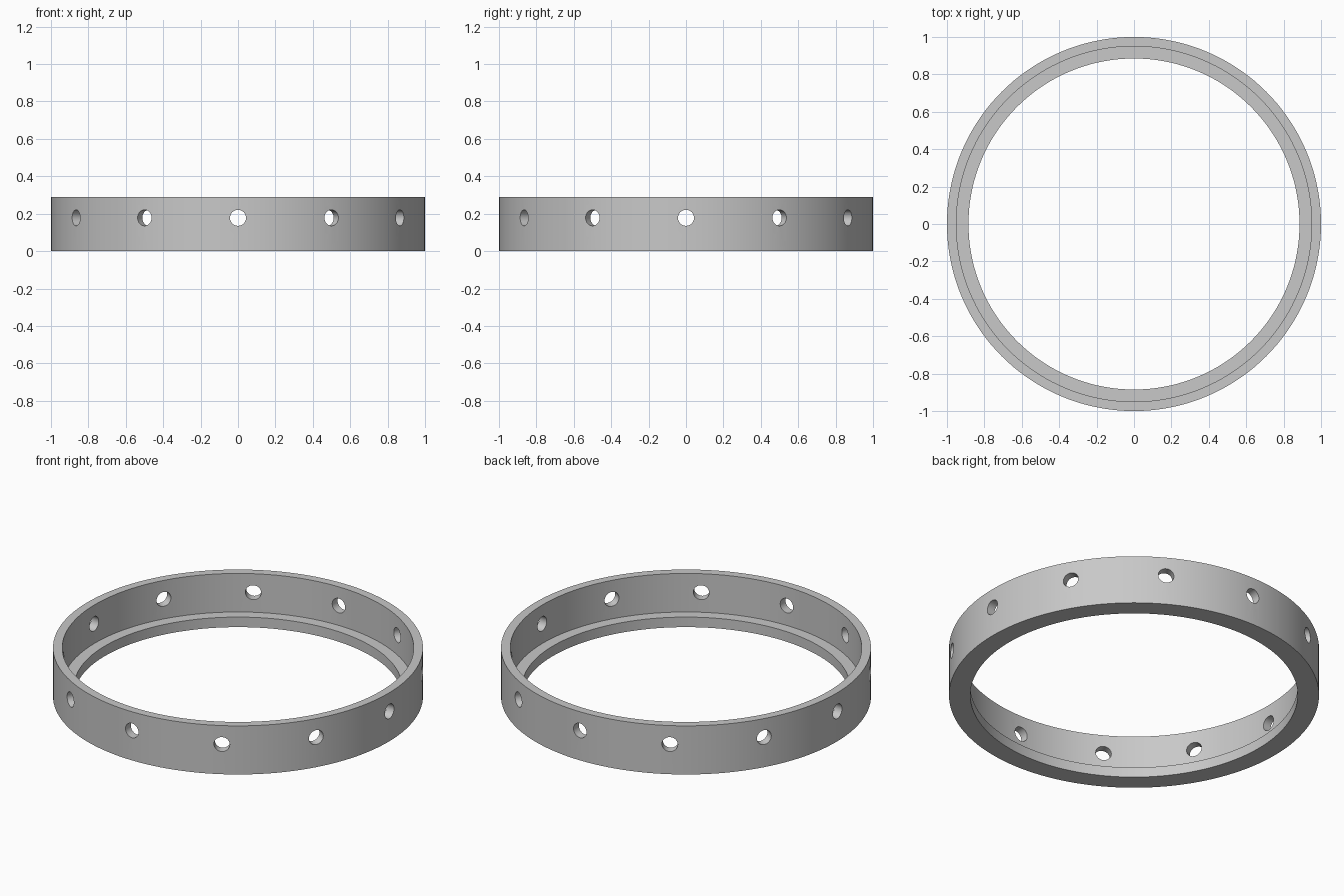
import bpy, bmesh, math
from mathutils import Matrix, Vector

cube = bpy.data.objects.get("Cube")
if cube:
    bpy.data.objects.remove(cube, do_unlink=True)

OUTER, WALL, LIP = 1.0, 0.95, 0.885   # radii
HEIGHT, LEDGE = 0.29, 0.06
HOLES, HOLE_R, HOLE_Z = 12, 0.043, 0.178
SEGMENTS = 144

grey = bpy.data.materials.new("plain grey")
grey.use_nodes = True
colour = (0.58, 0.58, 0.58, 1)
grey.diffuse_color = colour
grey.node_tree.nodes["Principled BSDF"].inputs["Base Color"].default_value = colour


def add_object(name, bm):
    bmesh.ops.recalc_face_normals(bm, faces=bm.faces)
    mesh = bpy.data.meshes.new(name)
    bm.to_mesh(mesh)
    bm.free()
    mesh.materials.append(grey)
    obj = bpy.data.objects.new(name, mesh)
    bpy.context.collection.objects.link(obj)
    return obj


# Ring: stepped section turned about z, with an inner lip at the bottom
bm = bmesh.new()
section = [(LIP, 0), (OUTER, 0), (OUTER, HEIGHT), (WALL, HEIGHT), (WALL, LEDGE), (LIP, LEDGE)]
loops = []
for i in range(SEGMENTS):
    a = math.tau * i / SEGMENTS
    loops.append([bm.verts.new((r * math.cos(a), r * math.sin(a), z)) for r, z in section])
for i, here in enumerate(loops):
    there = loops[(i + 1) % SEGMENTS]
    for j in range(len(section)):
        k = (j + 1) % len(section)
        bm.faces.new((here[j], there[j], there[k], here[k]))
ring = add_object("ring", bm)

# Radial drills for the evenly spaced holes
bm = bmesh.new()
for i in range(HOLES):
    turn = Matrix.Rotation(math.tau * i / HOLES, 4, "Z")
    place = Matrix.Translation(Vector((WALL + 0.03, 0, HOLE_Z)))
    lay = Matrix.Rotation(math.pi / 2, 4, "Y")
    bmesh.ops.create_cone(bm, cap_ends=True, segments=32, radius1=HOLE_R,
                          radius2=HOLE_R, depth=0.2, matrix=turn @ place @ lay)
drills = add_object("hole_drills", bm)
drills.hide_render = True

# Cut the holes, then drop the drills
bpy.ops.object.select_all(action="DESELECT")
ring.select_set(True)
bpy.context.view_layer.objects.active = ring
cut = ring.modifiers.new("holes", "BOOLEAN")
cut.operation = "DIFFERENCE"
cut.solver = "EXACT"
cut.object = drills
bpy.ops.object.modifier_apply(modifier=cut.name)
bpy.data.objects.remove(drills, do_unlink=True)
bpy.ops.object.shade_smooth_by_angle(angle=math.radians(30))
